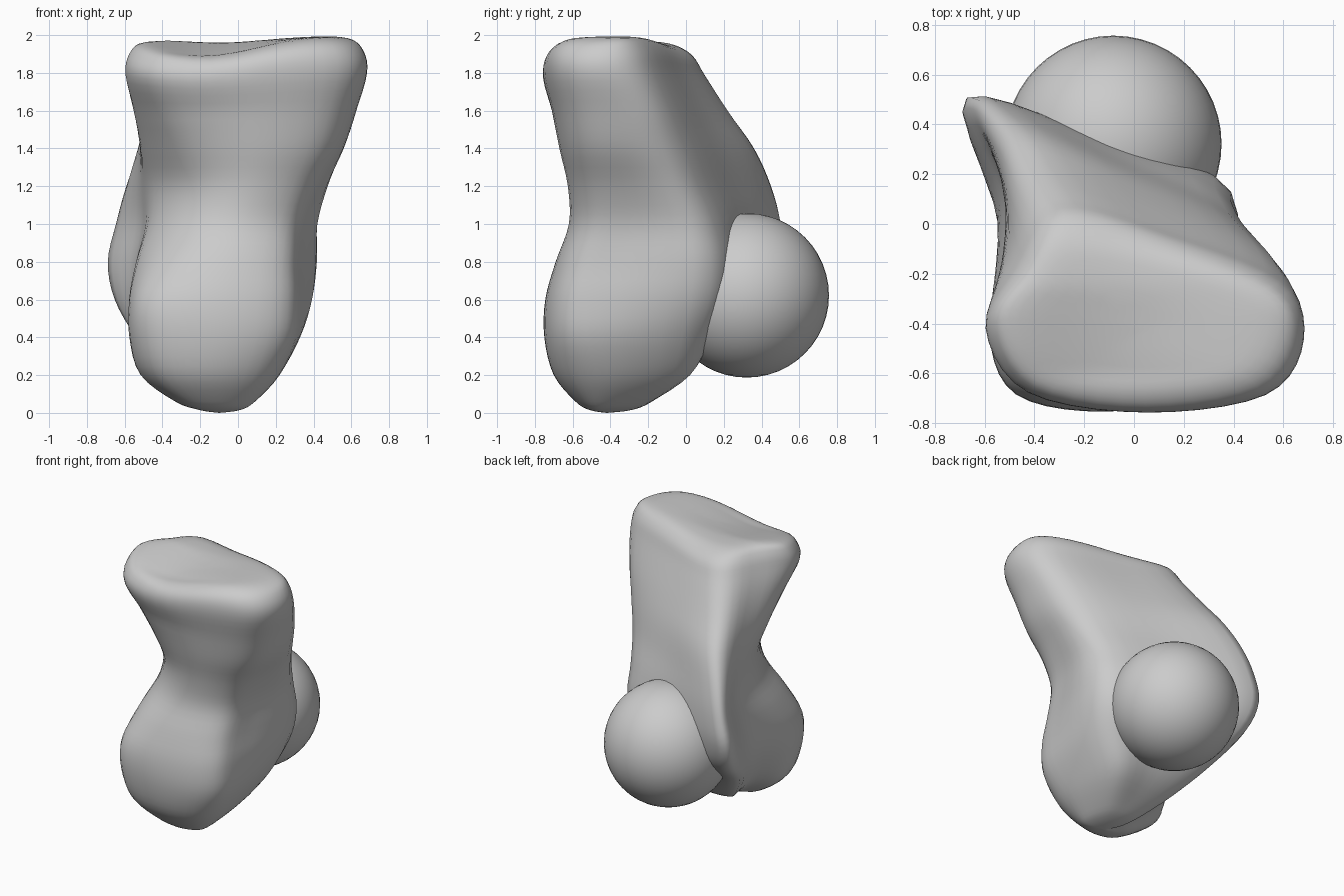
import bpy, bmesh, math
from mathutils import Vector

cube = bpy.data.objects.get("Cube")
if cube:
    bpy.data.objects.remove(cube, do_unlink=True)

# Single bone colour
grey = bpy.data.materials.new("bone_grey")
grey.use_nodes = True
tone = (0.6, 0.6, 0.6, 1)
grey.diffuse_color = tone
grey.node_tree.nodes["Principled BSDF"].inputs["Base Color"].default_value = tone


def clamp(v, low, high):
    return min(max(v, low), high)


def catmull(a, b, c, d, t):
    return 0.5 * (2 * b + (c - a) * t + (2 * a - 5 * b + 4 * c - d) * t * t
                  + (3 * b - a - 3 * c + d) * t ** 3)


def section(z, front, left, right, corner_x, corner_y, ridge_x, ridge_y, cut=0):
    """Outline with a rounded front, a back corner and a back ridge.
    The cut slants the front left side towards the ridge."""
    inset = 0.12 * (right - left)
    side_y = front + min(0.32, 0.5 * (ridge_y - front))
    shoulder_y = front + 0.22 * (side_y - front)
    pinch = clamp(0.25 - 0.22 * z, -0.03, 0.06)
    pts = [((left + right + cut) / 2, front),
           (right - inset, shoulder_y),
           (right, side_y - 0.03),
           (corner_x, corner_y),
           ((corner_x + ridge_x) / 2, (corner_y + ridge_y) / 2 + 0.035),
           (ridge_x, ridge_y),
           ((left + ridge_x) / 2 + pinch, (side_y + cut + ridge_y) / 2),
           (left, side_y + cut),
           (left + inset + cut, shoulder_y + cut / 2)]
    return [Vector((x, y, z)) for x, y in pts]


def smooth_ring(pts, steps):
    n = len(pts)
    return [catmull(pts[i - 1], pts[i], pts[(i + 1) % n], pts[(i + 2) % n], s / steps)
            for i in range(n) for s in range(steps)]


def smooth_stack(rings, steps):
    last = len(rings) - 1
    out = []
    for i in range(last):
        four = [rings[clamp(i + k, 0, last)] for k in (-1, 0, 1, 2)]
        for s in range(steps):
            out.append([catmull(*p, s / steps) for p in zip(*four)])
    return out + [rings[-1]]


def dip(p):
    """Saddle across the top face, with a lower front left rim."""
    blend = clamp((p.z - 1.6) / 0.4, 0, 1)
    forward = clamp((-0.25 - p.y) / 0.35, 0, 1)
    saddle = 0.04 * math.exp(-((p.x + 0.1) / 0.35) ** 2)
    rim = 0.07 * forward * math.exp(-((p.x + 0.25) / 0.42) ** 2)
    p.z -= blend * (saddle + rim)
    return p


def finish(bm, name):
    bmesh.ops.recalc_face_normals(bm, faces=bm.faces)
    mesh = bpy.data.meshes.new(name)
    bm.to_mesh(mesh)
    bm.free()
    mesh.materials.append(grey)
    obj = bpy.data.objects.new(name, mesh)
    bpy.context.collection.objects.link(obj)
    for poly in mesh.polygons:
        poly.use_smooth = True
    return obj


# Bone body: lofted from the lower lobe through the waist to the flared head
levels = [
    section(0.015, -.51, -.2, .01, -.03, -.33, -.17, -.32),
    section(0.06, -.585, -.33, .09, .03, -.22, -.23, -.21),
    section(0.2, -.70, -.515, .22, .15, -.02, -.36, -.03),
    section(0.4, -.75, -.575, .315, .28, .06, -.52, .18),
    section(0.6, -.745, -.575, .335, .36, .12, -.635, .41),
    section(0.8, -.69, -.53, .335, .39, .13, -.675, .5, .04),
    section(1.0, -.62, -.46, .36, .39, .09, -.63, .5, .075),
    section(1.2, -.625, -.445, .44, .43, .01, -.565, .45, .1),
    section(1.4, -.67, -.49, .55, .49, -.06, -.48, .36, .085),
    section(1.6, -.71, -.545, .62, .55, -.13, -.4, .22, .05),
    section(1.8, -.755, -.595, .68, .59, -.21, -.32, .1, .02),
    section(1.92, -.745, -.575, .66, .57, -.24, -.28, .03, .02),
    section(1.985, -.68, -.5, .58, .5, -.27, -.25, -.08),
]
rings = [smooth_ring(ring, 5) for ring in levels]
count = len(rings[0])
rings.insert(0, [Vector((-.1, -.42, 0))] * count)
top = Vector((0.05, -.42, 2))
rings.append([top.lerp(Vector((p.x, p.y, 2)), 0.6) for p in rings[-1]])
rings.append([top] * count)
rings = smooth_stack(rings, 4)

bm = bmesh.new()
grid = [[bm.verts.new(dip(p.copy())) for p in ring] for ring in rings]
for low, high in zip(grid, grid[1:]):
    for i in range(count):
        j = (i + 1) % count
        bm.faces.new((low[i], low[j], high[j], high[i]))
bmesh.ops.remove_doubles(bm, verts=bm.verts, dist=0.0005)
finish(bm, "bone_body")

# Round joint ball set into the back
bm = bmesh.new()
bmesh.ops.create_uvsphere(bm, u_segments=48, v_segments=24, radius=0.435)
finish(bm, "joint_ball").location = (-0.083, 0.322, 0.622)
